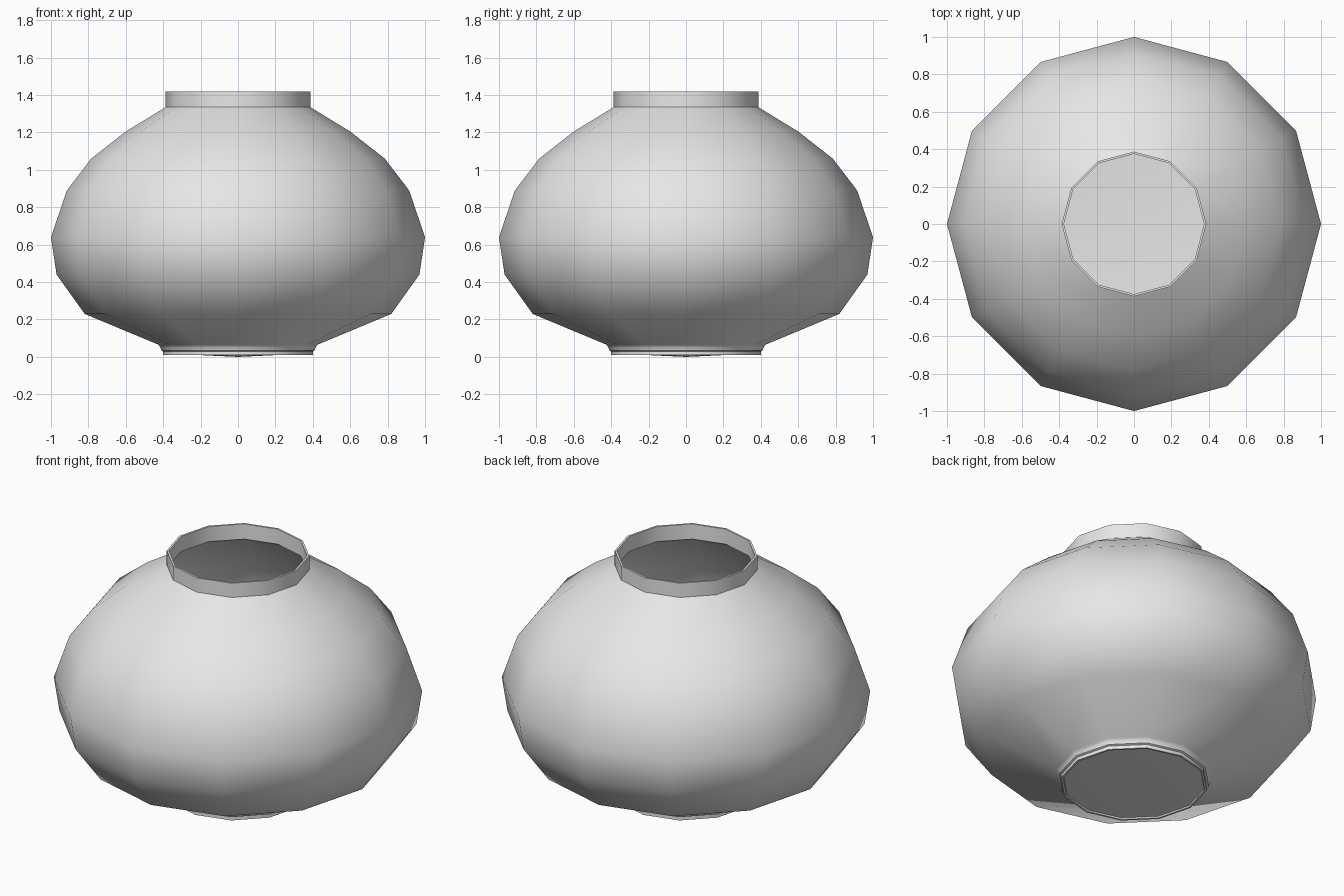
import bpy, bmesh, math

if "Cube" in bpy.data.objects:
    bpy.data.objects.remove(bpy.data.objects["Cube"])

SIDES = 12

clay = bpy.data.materials.new("pale grey clay")
clay.diffuse_color = (0.8, 0.8, 0.8, 1)
clay.use_nodes = True
clay.node_tree.nodes["Principled BSDF"].inputs["Base Color"].default_value = clay.diffuse_color


def lathe(name, profile):
    """Spin an (r, z) profile round the z axis; r = 0 becomes a single pole."""
    bm = bmesh.new()
    rings = []
    for r, z in profile:
        n = 1 if r == 0 else SIDES
        rings.append([bm.verts.new((r * math.cos(2 * math.pi * i / SIDES),
                                    r * math.sin(2 * math.pi * i / SIDES), z))
                      for i in range(n)])
    for a, b in zip(rings, rings[1:]):
        for i in range(SIDES):
            j = (i + 1) % SIDES
            quad = [a[i % len(a)], a[j % len(a)], b[j % len(b)], b[i % len(b)]]
            bm.faces.new(list(dict.fromkeys(quad)))
    bmesh.ops.recalc_face_normals(bm, faces=bm.faces)
    mesh = bpy.data.meshes.new(name)
    bm.to_mesh(mesh)
    bm.free()
    mesh.materials.append(clay)
    obj = bpy.data.objects.new(name, mesh)
    bpy.context.collection.objects.link(obj)
    bpy.ops.object.select_all(action='DESELECT')
    obj.select_set(True)
    bpy.context.view_layer.objects.active = obj
    bpy.ops.object.shade_smooth_by_angle(angle=math.radians(42))
    return obj


# Hollow pot: underside and foot, belly, neck, then back down the inside
underside = [(0, 0.0), (0.385, 0.018), (0.388, 0.01), (0.4, 0.01), (0.4, 0.03)]
belly = [(0.41, 0.035), (0.415, 0.05), (0.425, 0.065), (0.82, 0.23),
         (0.97, 0.44), (1.0, 0.64), (0.915, 0.89), (0.785, 1.06), (0.6, 1.205)]
neck = [(0.387, 1.335), (0.387, 1.42), (0.375, 1.42), (0.375, 1.33)]
inside = [(r - 0.012, z) for r, z in reversed(belly[3:])]
floor = [(0.41, 0.07), (0.385, 0.03), (0, 0.012)]
lathe("pot", underside + belly + neck + inside + floor)
